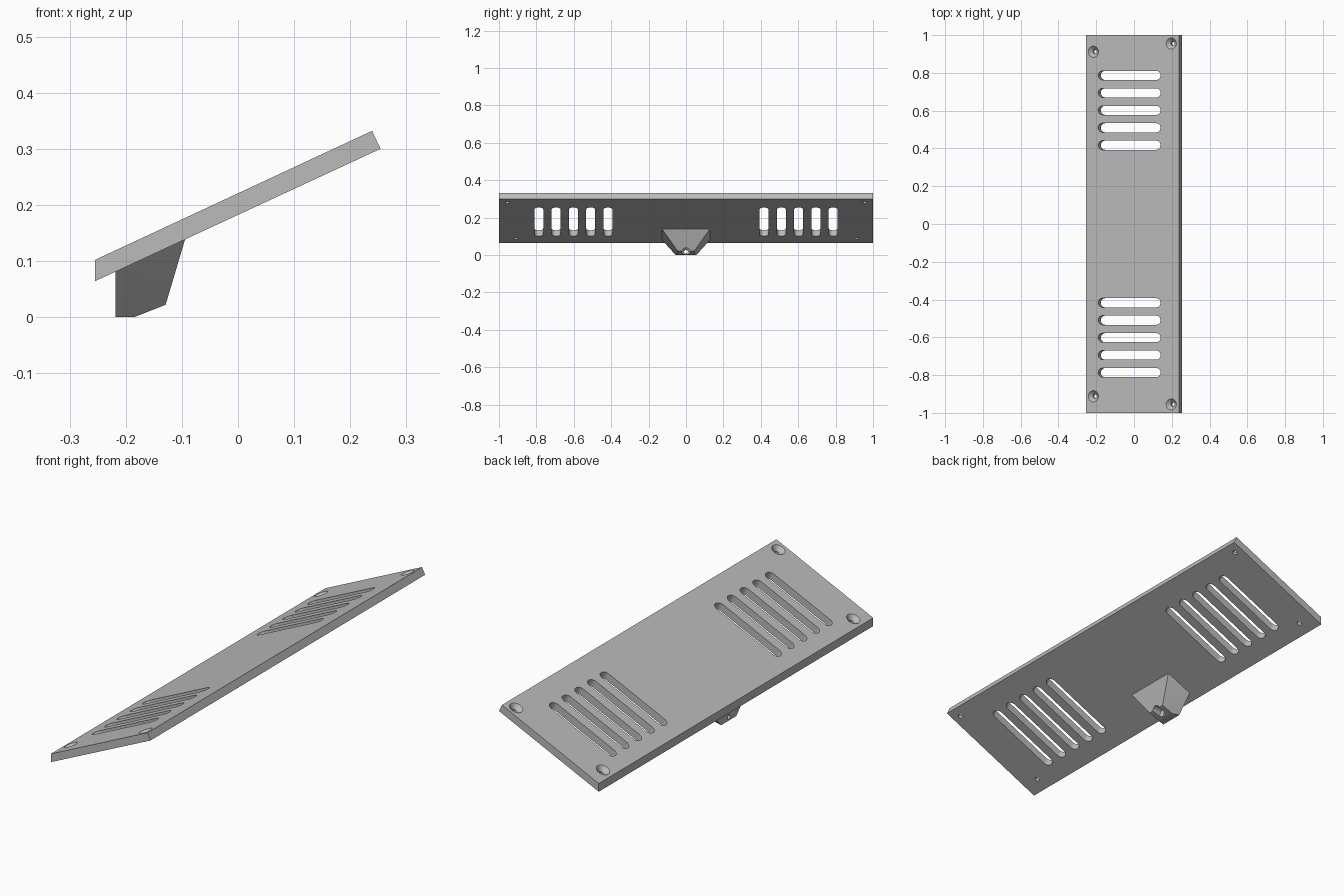
import bpy, bmesh, math
from mathutils import Matrix, Vector

if "Cube" in bpy.data.objects:
    bpy.data.objects.remove(bpy.data.objects["Cube"], do_unlink=True)

# One grey for the whole panel
grey = bpy.data.materials.new("plain_grey")
grey.use_nodes = True
grey.diffuse_color = (0.5, 0.5, 0.5, 1)
grey.node_tree.nodes["Principled BSDF"].inputs["Base Color"].default_value = (0.5, 0.5, 0.5, 1)

TILT = math.radians(25)
# Local frame on the sloping top face: x runs up the slope, z is its normal
SLOPE = Matrix.Translation((-0.255, 0, 0.102)) @ Matrix.Rotation(-TILT, 4, 'Y')


def finish(bm, name):
    bmesh.ops.recalc_face_normals(bm, faces=bm.faces)
    mesh = bpy.data.meshes.new(name)
    bm.to_mesh(mesh)
    bm.free()
    mesh.materials.append(grey)
    obj = bpy.data.objects.new(name, mesh)
    bpy.context.collection.objects.link(obj)
    return obj


def loft(bm, loops):
    """Closed skin through matching loops of points, capped at both ends."""
    rings = [[bm.verts.new(p) for p in loop] for loop in loops]
    n = len(rings[0])
    for a, b in zip(rings, rings[1:]):
        for i in range(n):
            j = (i + 1) % n
            bm.faces.new((a[i], a[j], b[j], b[i]))
    bm.faces.new(rings[0])
    bm.faces.new(rings[-1])


def turned(bm, matrix, profile, sides=32):
    """Solid of revolution about local z from (radius, height) pairs."""
    loft(bm, [[matrix @ Vector((r * math.cos(k * math.tau / sides),
                                r * math.sin(k * math.tau / sides), h))
               for k in range(sides)] for r, h in profile])


def cut(target, cutter):
    cutter.hide_render = True
    mod = target.modifiers.new("cut", 'BOOLEAN')
    mod.operation = 'DIFFERENCE'
    mod.solver = 'EXACT'
    mod.object = cutter
    bpy.ops.object.select_all(action='DESELECT')
    bpy.context.view_layer.objects.active = target
    target.select_set(True)
    bpy.ops.object.modifier_apply(modifier=mod.name)
    bpy.data.objects.remove(cutter, do_unlink=True)
    bpy.ops.object.shade_smooth_by_angle(angle=math.radians(30))


# Sloping plate, its low edge cut upright
bm = bmesh.new()
section = [(-0.255, 0.064), (-0.255, 0.102), (0.239, 0.332), (0.254, 0.3)]
loft(bm, [[(x, y, z) for x, z in section] for y in (-1, 1)])
plate = finish(bm, "vent_plate")

# Round-ended vent slots and countersunk screw holes
bm = bmesh.new()
R, START, END, ARC = 0.024, 0.072, 0.436, 12
for side in (-1, 1):
    for i in range(5):
        y = side * (0.417 + 0.0925 * i)
        outline = []
        for cx, first in ((END - R, -math.pi / 2), (START + R, math.pi / 2)):
            for k in range(ARC + 1):
                a = first + math.pi * k / ARC
                outline.append((cx + R * math.cos(a), y + R * math.sin(a)))
        loft(bm, [[SLOPE @ Vector((u, v, h)) for u, v in outline] for h in (-0.1, 0.05)])
    for u, v in ((0.044, 0.912), (0.499, 0.955)):
        place = SLOPE @ Matrix.Translation((u, side * v, 0))
        turned(bm, place, [(0.011, -0.1), (0.011, -0.02), (0.03, 0), (0.03, 0.05)])
cut(plate, finish(bm, "plate_cutter"))


# Tapered bracket under the low edge
def flank(x, z):
    """Half width of the inclined bracket sides."""
    return 0.055 + 0.912 * (z - 0.484 * (x + 0.218))


BACK, NOSE, TONGUE = -0.218, -0.129, 0.045
corners = [(x, flank(x, z), z) for x, z in
           ((BACK, 0.081), (-0.094, 0.14), (BACK, 0), (NOSE, 0.043))]
corners += [(x, TONGUE, z) for x, z in
            ((-0.195, 0), (-0.185, 0), (NOSE, 0.022), (NOSE, 0.033))]
bm = bmesh.new()
for x, y, z in corners:
    for side in (-1, 1):
        bm.verts.new((x, side * y, z))
bmesh.ops.convex_hull(bm, input=bm.verts)
bmesh.ops.dissolve_limit(bm, angle_limit=math.radians(2), verts=bm.verts, edges=bm.edges)
bracket = finish(bm, "bracket")

# Screw bore with a wider pocket opening through the nose
bm = bmesh.new()
along_x = Matrix.Translation((0, 0, 0.017)) @ Matrix.Rotation(math.pi / 2, 4, 'Y')
turned(bm, along_x, [(0.01, -0.3), (0.01, -0.18), (0.021, -0.17), (0.021, -0.1)])
cut(bracket, finish(bm, "bracket_cutter"))
